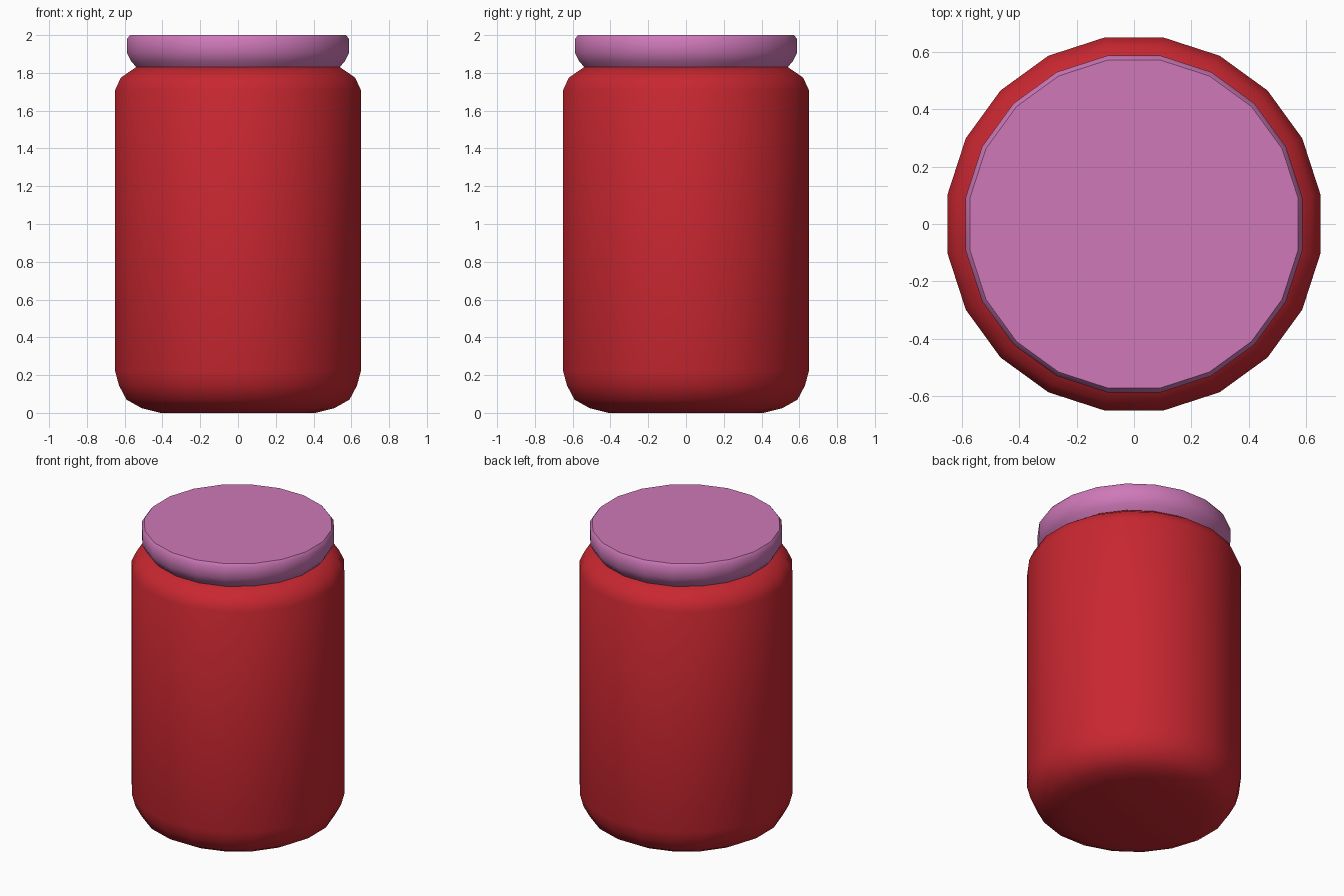
import bpy
import bmesh
import math

SIDES = 20

cube = bpy.data.objects.get("Cube")
if cube:
    bpy.data.objects.remove(cube, do_unlink=True)


def make_material(name, colour):
    mat = bpy.data.materials.new(name)
    mat.use_nodes = True
    mat.diffuse_color = colour
    mat.node_tree.nodes["Principled BSDF"].inputs["Base Color"].default_value = colour
    return mat


def lathe(name, profile, mat):
    """Spin a profile of (flat-to-centre radius, height) into a closed solid."""
    bm = bmesh.new()
    half = math.pi / SIDES
    rings = []
    for radius, z in profile:
        r = radius / math.cos(half)
        angles = [half + 2 * half * i for i in range(SIDES)]
        rings.append([bm.verts.new((r * math.cos(a), r * math.sin(a), z)) for a in angles])
    for low, high in zip(rings, rings[1:]):
        for i in range(SIDES):
            j = (i + 1) % SIDES
            bm.faces.new((low[i], low[j], high[j], high[i]))
    bm.faces.new(rings[0][::-1])
    bm.faces.new(rings[-1])
    mesh = bpy.data.meshes.new(name)
    bm.to_mesh(mesh)
    bm.free()
    mesh.materials.append(mat)
    obj = bpy.data.objects.new(name, mesh)
    bpy.context.collection.objects.link(obj)
    # Smooth sides with crisp rims
    bpy.ops.object.select_all(action="DESELECT")
    obj.select_set(True)
    bpy.context.view_layer.objects.active = obj
    bpy.ops.object.shade_smooth_by_angle(angle=math.radians(40))
    return obj


red = make_material("jar red", (0.58, 0.02, 0.03, 1))
pink = make_material("lid pink", (0.62, 0.19, 0.48, 1))

# Jar with rounded base and shoulder
lathe("jar_body", [(0.41, 0), (0.51, 0.025), (0.59, 0.07), (0.63, 0.145), (0.65, 0.22),
                   (0.65, 1.71), (0.62, 1.775), (0.54, 1.83)], red)

# Lid with tapered underside and softened top rim
lathe("lid", [(0.53, 1.822), (0.565, 1.86), (0.587, 1.905), (0.587, 1.98), (0.572, 2.0)], pink)
